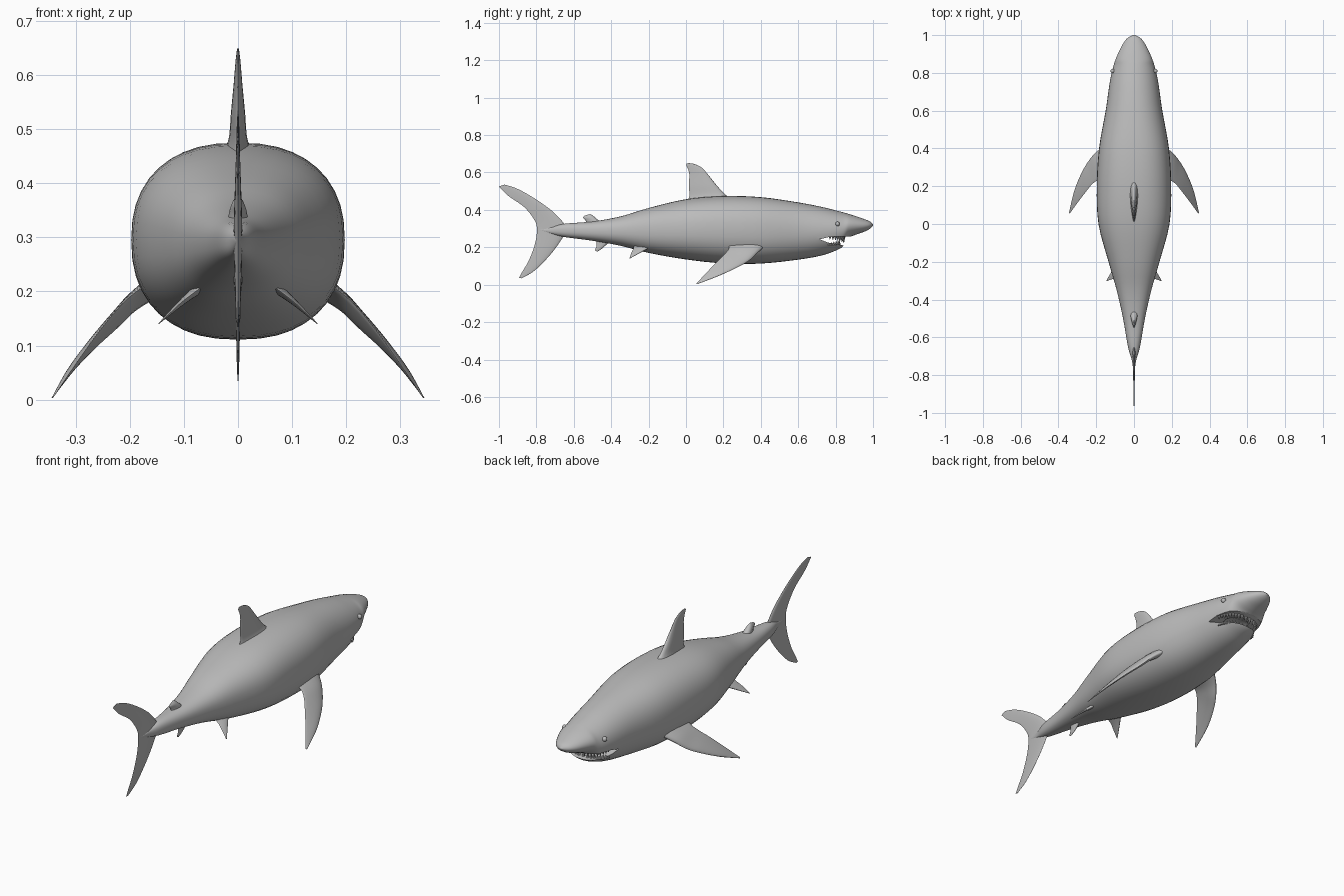
import bpy
import bmesh
import math
from mathutils import Vector

cube = bpy.data.objects.get("Cube")
if cube:
    bpy.data.objects.remove(cube, do_unlink=True)

GREY = (0.5, 0.5, 0.5, 1)
skin = bpy.data.materials.new("grey_skin")
skin.use_nodes = True
skin.diffuse_color = GREY
skin.node_tree.nodes["Principled BSDF"].inputs["Base Color"].default_value = GREY


def spline(rows, steps):
    """Smooth curve through rows of equal length."""
    rows = [Vector(r) for r in rows]
    out = []
    for i in range(len(rows) - 1):
        b, c = rows[i], rows[i + 1]
        a, d = rows[max(i - 1, 0)], rows[min(i + 2, len(rows) - 1)]
        for k in range(steps):
            t = k / steps
            out.append(b + (c - a) * (t / 2) + (a * 2 - b * 5 + c * 4 - d) * (t * t / 2)
                       + (b * 3 - a - c * 3 + d) * (t ** 3 / 2))
    return out + [rows[-1]]


def finish(name, bm, angle=40):
    bmesh.ops.recalc_face_normals(bm, faces=bm.faces)
    mesh = bpy.data.meshes.new(name)
    bm.to_mesh(mesh)
    bm.free()
    mesh.materials.append(skin)
    ob = bpy.data.objects.new(name, mesh)
    bpy.context.collection.objects.link(ob)
    smooth(ob, angle)
    return ob


def smooth(ob, angle):
    bpy.ops.object.select_all(action="DESELECT")
    ob.select_set(True)
    bpy.context.view_layer.objects.active = ob
    bpy.ops.object.shade_smooth_by_angle(angle=math.radians(angle))


def loft(name, rings, angle=40):
    """Closed skin over equal rings of points."""
    bm = bmesh.new()
    loops = [[bm.verts.new(p) for p in ring] for ring in rings]
    n = len(loops[0])
    for a, b in zip(loops, loops[1:]):
        for i in range(n):
            j = (i + 1) % n
            bm.faces.new((a[i], a[j], b[j], b[i]))
    bm.faces.new(loops[0])
    bm.faces.new(loops[-1])
    return finish(name, bm, angle)


def fin(name, stations, side=1):
    """Tapered blade; a station is (leading point, trailing point, half thickness)."""
    rows = spline([(*lead, *trail, h) for lead, trail, h in stations], 5)
    pairs = [(Vector(r[0:3]), Vector(r[3:6]), r[6]) for r in rows]
    span = sum(pairs[-1][:2], Vector()) - sum(pairs[0][:2], Vector())
    mid = pairs[len(pairs) // 2]
    normal = (mid[0] - mid[1]).cross(span).normalized()
    rings = []
    for lead, trail, h in pairs:
        ring = []
        for k in range(20):
            a = math.tau * k / 20
            p = trail.lerp(lead, (1 + math.cos(a)) / 2)
            p += normal * max(h, 0.0005) * math.sin(a) * (0.75 + 0.35 * math.cos(a))
            ring.append((p.x * side, p.y, p.z))
        rings.append(ring)
    return loft(name, rings, 60)


def middle_fin(name, stations):
    return fin(name, [((0, *lead), (0, *trail), h) for lead, trail, h in stations])


# Body: y, top, bottom, half width
STATIONS = [
    (-.78, .296, .288, .003), (-.72, .308, .272, .012), (-.65, .326, .255, .032),
    (-.5, .338, .235, .058), (-.35, .365, .208, .092), (-.2, .41, .17, .135),
    (0, .457, .135, .188), (.2, .474, .114, .197), (.4, .468, .113, .185),
    (.6, .44, .134, .15), (.72, .417, .155, .133), (.79, .4, .178, .121),
    (.84, .387, .205, .108), (.87, .378, .25, .098), (.91, .366, .268, .081),
    (.955, .35, .284, .058), (.985, .337, .3, .034), (1, .322, .316, .005),
]
rings = []
for y, top, bottom, width in spline(STATIONS, 4):
    power = 2 / (2 + 0.35 * min(max((.8 - y) / .4, 0), 1))
    ring = []
    for k in range(40):
        a = math.tau * k / 40
        c, s = math.cos(a), math.sin(a)
        ring.append((width * math.copysign(abs(c) ** power, c), y,
                     (top + bottom) / 2 + (top - bottom) / 2 * math.copysign(abs(s) ** power, s)))
    rings.append(ring)
body = loft("body", rings)

# Mouth: a side slot plus a hollow behind the teeth
SLOT = [(.715, .243), (.77, .256), (.88, .259), (.9, .2), (.83, .212), (.76, .225)]
slot = loft("mouth_slot", [[(x, y, z) for y, z in SLOT] for x in (-.2, .2)])
bm = bmesh.new()
bmesh.ops.create_uvsphere(bm, u_segments=24, v_segments=12, radius=1)
bmesh.ops.scale(bm, vec=(.07, .07, .035), verts=bm.verts)
bmesh.ops.translate(bm, vec=(0, .765, .24), verts=bm.verts)
hollow = finish("mouth_hollow", bm)
for cutter in (slot, hollow):
    cutter.hide_render = True
    mod = body.modifiers.new("cut", "BOOLEAN")
    mod.operation = "DIFFERENCE"
    mod.solver = "EXACT"
    mod.object = cutter
    bpy.context.view_layer.objects.active = body
    bpy.ops.object.modifier_apply(modifier=mod.name)
    bpy.data.objects.remove(cutter, do_unlink=True)
smooth(body, 40)


# Teeth: cones along a U in each jaw
def teeth(name, half_width, reach, z, length, count):
    bm = bmesh.new()
    for k in range(count):
        a = math.radians(12 + 156 * k / (count - 1))
        c, s = math.cos(a), math.sin(a)
        size = 0.45 + 0.55 * s
        made = bmesh.ops.create_cone(bm, cap_ends=True, segments=8, radius1=.008,
                                     radius2=.0005, depth=abs(length) * size)["verts"]
        if length < 0:
            bmesh.ops.scale(bm, vec=(1, 1, -1), verts=made)
        x = half_width * math.copysign(abs(c) ** .8, c)
        bmesh.ops.translate(bm, vec=(x, .74 + reach * s ** .8, z + length * size / 2), verts=made)
    finish(name, bm)


teeth("upper_teeth", .108, .105, .26, -.034, 19)
teeth("lower_teeth", .1, .08, .211, .026, 17)

# Fins on the centre line: (y, z) of the leading and trailing edges
middle_fin("dorsal_fin", [
    ((.25, .45), (0, .44), .036), ((.205, .487), (.018, .475), .021),
    ((.165, .53), (.015, .53), .016), ((.125, .58), (.018, .585), .01),
    ((.085, .625), (.012, .615), .006), ((.045, .645), (.002, .638), .003),
    ((.015, .65), (.004, .648), .001)])
middle_fin("rear_dorsal_fin", [
    ((-.44, .325), (-.54, .32), .024), ((-.475, .35), (-.535, .34), .02),
    ((-.495, .367), (-.55, .358), .013), ((-.512, .378), (-.54, .37), .003)])
middle_fin("anal_fin", [
    ((-.4, .235), (-.48, .24), .012), ((-.43, .21), (-.478, .21), .009),
    ((-.45, .192), (-.485, .19), .005), ((-.472, .178), (-.485, .18), .001)])
middle_fin("tail_fin", [
    ((-.97, .535), (-1, .525), .001), ((-.9, .512), (-.95, .475), .003),
    ((-.8, .455), (-.865, .415), .005), ((-.7, .38), (-.81, .345), .008),
    ((-.64, .3), (-.797, .295), .01), ((-.67, .235), (-.807, .22), .008),
    ((-.73, .155), (-.84, .13), .005), ((-.81, .075), (-.875, .07), .003),
    ((-.88, .034), (-.893, .037), .001)])

# Paired fins and eyes
for label, side in (("left", 1), ("right", -1)):
    fin(label + "_pectoral_fin", [
        ((.15, .42, .205), (.15, .22, .225), .026),
        ((.2, .38, .168), (.19, .23, .198), .018),
        ((.238, .335, .127), (.22, .212, .17), .014),
        ((.274, .275, .093), (.255, .17, .128), .011),
        ((.314, .18, .049), (.297, .115, .07), .007),
        ((.344, .06, .003), (.34, .055, .006), .001)], side)
    fin(label + "_pelvic_fin", [
        ((.06, -.16, .215), (.05, -.28, .22), .014),
        ((.092, -.21, .19), (.085, -.28, .195), .009),
        ((.12, -.255, .165), (.11, -.29, .175), .005),
        ((.147, -.3, .14), (.143, -.302, .143), .001)], side)
    bm = bmesh.new()
    bmesh.ops.create_uvsphere(bm, u_segments=16, v_segments=10, radius=.012)
    bmesh.ops.translate(bm, vec=(side * .112, .81, .325), verts=bm.verts)
    finish(label + "_eye", bm)
